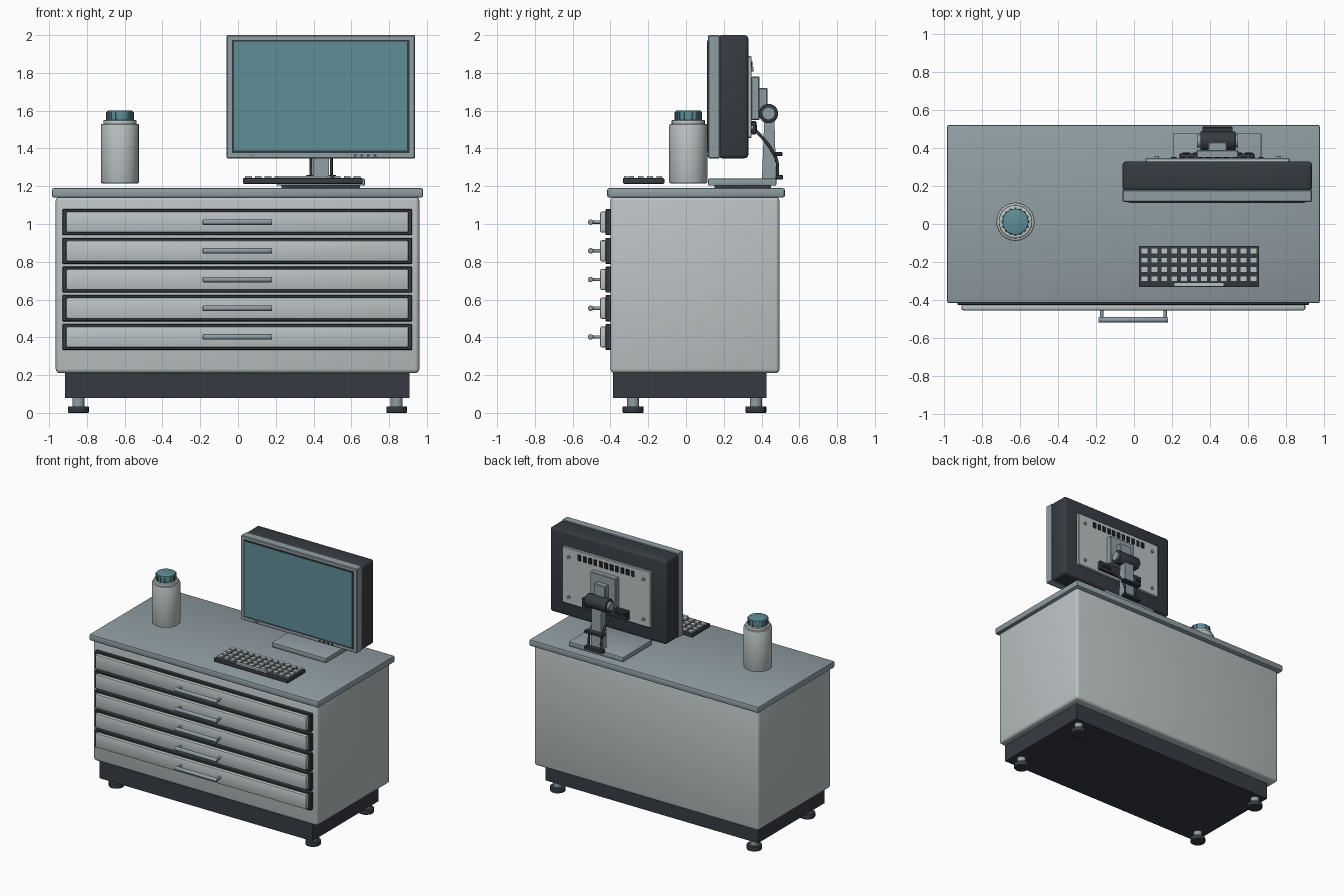
import bpy, bmesh, math
from mathutils import Vector, Matrix

if "Cube" in bpy.data.objects:
    bpy.data.objects.remove(bpy.data.objects["Cube"])


def material(name, rgb):
    m = bpy.data.materials.new(name)
    m.diffuse_color = (*rgb, 1)
    m.use_nodes = True
    m.node_tree.nodes["Principled BSDF"].inputs["Base Color"].default_value = m.diffuse_color
    return m


PALE = material("pale_enamel", (0.50, 0.54, 0.55))
STEEL = material("blue_grey", (0.28, 0.34, 0.37))
DARK = material("charcoal", (0.037, 0.044, 0.054))
TEAL = material("teal", (0.115, 0.27, 0.31))
BLACK = material("near_black", (0.012, 0.014, 0.017))


def finish(name, bm, mat, smooth=30):
    me = bpy.data.meshes.new(name)
    bmesh.ops.recalc_face_normals(bm, faces=bm.faces)
    bm.to_mesh(me)
    bm.free()
    me.materials.append(mat)
    me.shade_smooth()
    me.set_sharp_from_angle(angle=math.radians(smooth))
    ob = bpy.data.objects.new(name, me)
    bpy.context.collection.objects.link(ob)
    return ob


def add_box(bm, x, y, z):
    mid = Vector([(a + b) / 2 for a, b in (x, y, z)])
    size = [b - a for a, b in (x, y, z)]
    bmesh.ops.create_cube(bm, size=1, matrix=Matrix.Translation(mid) @ Matrix.Diagonal((*size, 1)))


def box(name, x, y, z, mat, bevel=0.0, seg=2):
    bm = bmesh.new()
    add_box(bm, x, y, z)
    if bevel:
        bmesh.ops.bevel(bm, geom=bm.edges[:], offset=bevel, segments=seg,
                        profile=0.5, affect='EDGES')
    return finish(name, bm, mat, 40 if seg > 1 else 20)


def boxes(name, ranges, mat):
    bm = bmesh.new()
    for r in ranges:
        add_box(bm, *r)
    return finish(name, bm, mat)


def cyl(name, start, end, r, mat, sides=20, bevel=0.0):
    a, b = Vector(start), Vector(end)
    rot = (b - a).to_track_quat('Z', 'Y').to_matrix().to_4x4()
    bm = bmesh.new()
    bmesh.ops.create_cone(bm, cap_ends=True, segments=sides, radius1=r, radius2=r,
                          depth=(b - a).length, matrix=Matrix.Translation((a + b) / 2) @ rot)
    if bevel:
        rim = [e for e in bm.edges if any(len(f.verts) > 4 for f in e.link_faces)]
        bmesh.ops.bevel(bm, geom=rim, offset=bevel, segments=2, profile=0.5, affect='EDGES')
    return finish(name, bm, mat, 40)


def tube(name, points, r, mat):
    cu = bpy.data.curves.new(name, 'CURVE')
    cu.dimensions = '3D'
    cu.bevel_depth = r
    cu.bevel_resolution = 2
    cu.use_fill_caps = True
    cu.resolution_u = 6
    sp = cu.splines.new('BEZIER')
    sp.bezier_points.add(len(points) - 1)
    for bp, p in zip(sp.bezier_points, points):
        bp.co = p
        bp.handle_left_type = bp.handle_right_type = 'AUTO'
    cu.materials.append(mat)
    ob = bpy.data.objects.new(name, cu)
    bpy.context.collection.objects.link(ob)


# Cabinet, worktop and plinth
box("cabinet_body", (-0.965, 0.96), (-0.40, 0.495), (0.21, 1.145), PALE, 0.022, 3)
box("worktop", (-0.985, 0.98), (-0.417, 0.523), (1.14, 1.19), STEEL, 0.01)
box("plinth", (-0.915, 0.908), (-0.387, 0.425), (0.08, 0.22), DARK)

# Levelling feet
for x in (-0.845, 0.84):
    for y in (-0.28, 0.37):
        cyl("foot_pad", (x, y, 0), (x, y, 0.035), 0.055, DARK, 20, 0.004)
        cyl("foot_stem", (x, y, 0.03), (x, y, 0.085), 0.032, STEEL)

# Drawers with pull handles
for i in range(5):
    z = 1.01 - 0.152 * i
    box("drawer_surround", (-0.93, 0.922), (-0.427, -0.39), (z - 0.069, z + 0.069), DARK, 0.004, 1)
    box("drawer_front", (-0.91, 0.903), (-0.455, -0.42), (z - 0.056, z + 0.056), PALE, 0.01)
    cyl("handle_bar", (-0.187, -0.505, z), (0.18, -0.505, z), 0.0145, STEEL, 14, 0.004)
    for x in (-0.17, 0.165):
        cyl("handle_post", (x, -0.505, z), (x, -0.45, z), 0.009, STEEL, 12)

# Bottle with ribbed cap
bx, by = -0.625, 0.012
cyl("bottle_body", (bx, by, 1.215), (bx, by, 1.53), 0.101, PALE, 24, 0.008)
cyl("bottle_shoulder", (bx, by, 1.52), (bx, by, 1.55), 0.088, PALE, 24, 0.004)
cyl("bottle_cap", (bx, by, 1.545), (bx, by, 1.60), 0.069, TEAL, 20, 0.006)
bm = bmesh.new()
for k in range(16):
    m = (Matrix.Translation((bx, by, 1.572)) @ Matrix.Rotation(math.tau * k / 16, 4, 'Z')
         @ Matrix.Translation((0.069, 0, 0)) @ Matrix.Diagonal((0.010, 0.012, 0.042, 1)))
    bmesh.ops.create_cube(bm, size=1, matrix=m)
finish("cap_ribs", bm, TEAL)

# Keyboard
box("keyboard_base", (0.026, 0.66), (-0.333, -0.115), (1.213, 1.243), DARK, 0.005)
keys = []
for row in range(4):
    for col in range(12):
        x, y = 0.055 + col * 0.0523, -0.142 - row * 0.049
        keys.append(((x - 0.018, x + 0.018), (y - 0.015, y + 0.015), (1.24, 1.255)))
boxes("keys", keys, PALE)
box("space_bar", (0.21, 0.475), (-0.329, -0.309), (1.24, 1.254), PALE)

# Monitor housing, screen and controls
cx = 0.44
box("monitor_bezel", (-0.06, 0.938), (0.117, 0.18), (1.348, 2.0), STEEL, 0.005, 1)
box("monitor_shell", (-0.06, 0.938), (0.172, 0.33), (1.348, 2.0), DARK, 0.02, 3)
box("screen_border", (-0.033, 0.908), (0.113, 0.12), (1.375, 1.975), DARK)
box("screen", (-0.02, 0.896), (0.111, 0.118), (1.388, 1.965), TEAL)
boxes("control_buttons", [((x - 0.007, x + 0.007), (0.112, 0.12), (1.357, 1.369))
                          for x in (0.62, 0.655, 0.69, 0.725)], DARK)
box("power_light", (0.065, 0.088), (0.112, 0.12), (1.36, 1.367), TEAL)

# Rear plate with vents and screws
box("rear_plate", (0.06, 0.82), (0.325, 0.348), (1.455, 1.89), PALE, 0.005, 1)
boxes("vent_slots", [((cx + i * 0.046 - 0.014, cx + i * 0.046 + 0.014), (0.345, 0.353), (1.815, 1.86))
                     for i in range(-5, 6)], BLACK)
for x in (0.12, 0.76):
    for z in (1.51, 1.82):
        cyl("plate_screw", (x, 0.345, z), (x, 0.358, z), 0.012, STEEL, 12)

# Port strip
box("port_strip", (0.24, 0.635), (0.345, 0.372), (1.475, 1.545), DARK, 0.004, 1)
boxes("ports", [((x - 0.02, x + 0.02), (0.368, 0.376), (1.497, 1.523))
                for x in (0.275, 0.33, 0.55, 0.605)], BLACK)

# Tilt mount and stand
box("mount_plate", (cx - 0.11, cx + 0.11), (0.345, 0.39), (1.55, 1.78), STEEL, 0.005, 1)
box("mount_block", (cx - 0.05, cx + 0.05), (0.385, 0.432), (1.56, 1.72), STEEL, 0.005, 1)
cyl("tilt_hinge", (0.35, 0.437, 1.585), (0.535, 0.437, 1.585), 0.051, DARK, 24, 0.005)
for s in (-1, 1):
    cyl("hinge_cap", (cx + s * 0.09, 0.437, 1.585), (cx + s * 0.107, 0.437, 1.585), 0.034, STEEL)
bm = bmesh.new()
profile = [(0.402, 1.235), (0.477, 1.235), (0.468, 1.57), (0.415, 1.57)]
face = bm.faces.new([bm.verts.new((cx - 0.042, y, z)) for y, z in profile])
out = bmesh.ops.extrude_face_region(bm, geom=[face])
bmesh.ops.translate(bm, vec=(0.084, 0, 0),
                    verts=[v for v in out["geom"] if isinstance(v, bmesh.types.BMVert)])
finish("stand_column", bm, STEEL)
box("stand_base", (0.205, 0.672), (0.117, 0.478), (1.203, 1.24), STEEL, 0.006)
box("stand_pad", (0.23, 0.647), (0.15, 0.45), (1.189, 1.206), DARK)

# Cables and their clips
for s in (-1, 1):
    x = cx + s * 0.054
    tube("cable", [(x, 0.365, 1.50), (x, 0.41, 1.45), (x, 0.455, 1.39),
                   (x, 0.482, 1.33), (x, 0.484, 1.25)], 0.008, DARK)
box("cable_clip", (0.36, 0.52), (0.465, 0.511), (1.36, 1.38), DARK, 0.004, 1)
box("lower_cable_clip", (0.36, 0.52), (0.474, 0.513), (1.235, 1.26), DARK, 0.004, 1)
